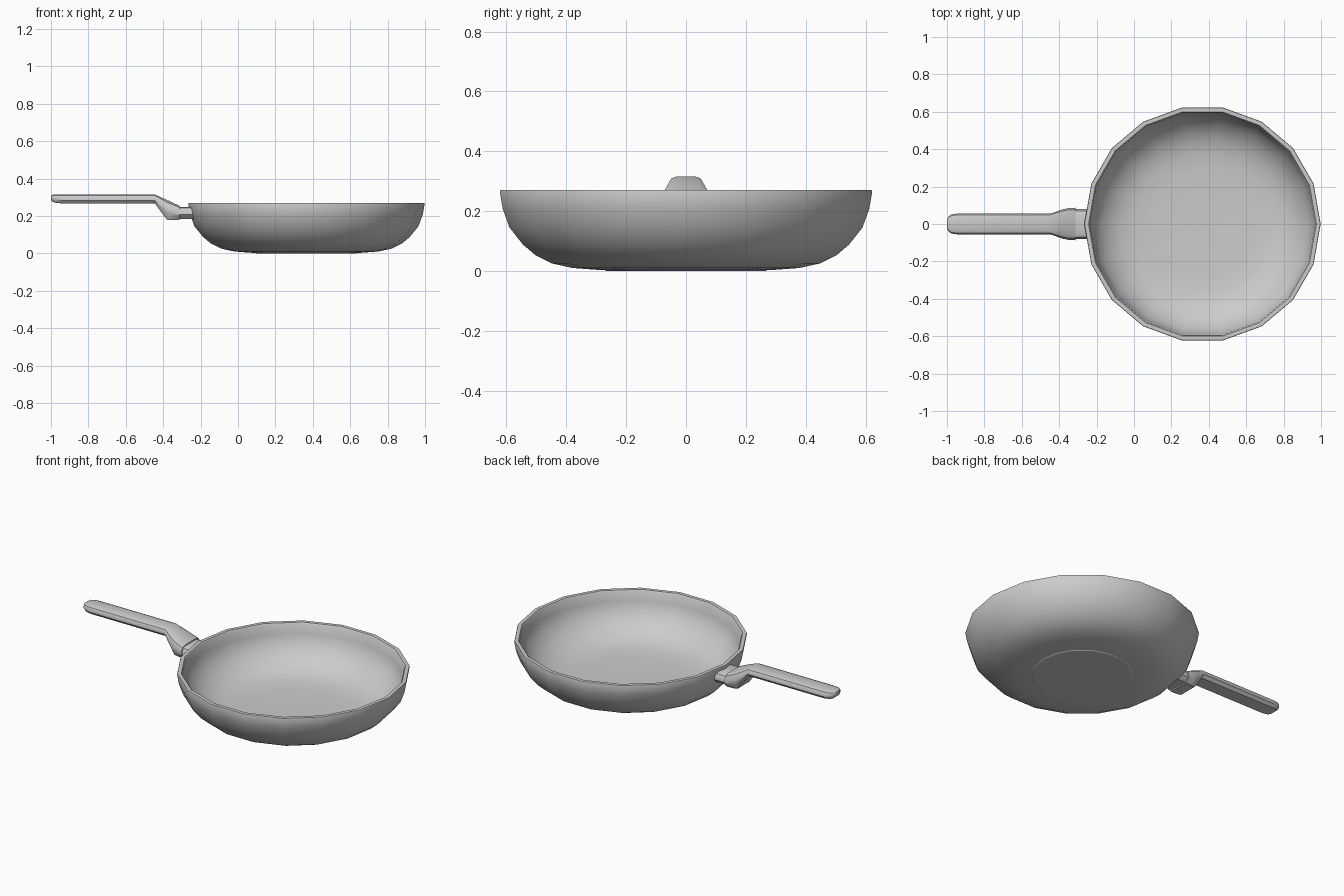
import bpy, bmesh, math

if "Cube" in bpy.data.objects:
    bpy.data.objects.remove(bpy.data.objects["Cube"])

SIDES, CENTRE_X = 18, 0.366


def finish(name, bm, angle):
    bmesh.ops.recalc_face_normals(bm, faces=bm.faces)
    mesh = bpy.data.meshes.new(name)
    bm.to_mesh(mesh)
    bm.free()
    ob = bpy.data.objects.new(name, mesh)
    bpy.context.collection.objects.link(ob)
    bpy.ops.object.select_all(action='DESELECT')
    ob.select_set(True)
    bpy.context.view_layer.objects.active = ob
    bpy.ops.object.shade_smooth_by_angle(angle=math.radians(angle))
    return ob


def loft(name, rings, angle):
    """Skin a list of equal-length point rings and cap both ends."""
    bm = bmesh.new()
    loops = [[bm.verts.new(p) for p in ring] for ring in rings]
    n = len(loops[0])
    for a, b in zip(loops, loops[1:]):
        for i in range(n):
            j = (i + 1) % n
            bm.faces.new((a[i], a[j], b[j], b[i]))
    bm.faces.new(loops[0])
    bm.faces.new(loops[-1])
    return finish(name, bm, angle)


def circle(r, z):
    return [(CENTRE_X + r * math.cos(2 * math.pi * i / SIDES),
             r * math.sin(2 * math.pi * i / SIDES), z) for i in range(SIDES)]


def section(x, low, high, half):
    """Chamfered cross-section of the handle at x."""
    h = high - low
    pts = [(0.6, high), (0.88, high - 0.12 * h), (1, high - 0.38 * h),
           (1, low + 0.35 * h), (0.72, low)]
    right = [(x, half * k, z) for k, z in pts]
    return right + [(x, -y, z) for _, y, z in reversed(right)]


# Pan bowl: outside from base to rim, then down the inside
profile = [(0.29, 0.003), (0.385, 0.01), (0.454, 0.025), (0.51, 0.052),
           (0.553, 0.088), (0.599, 0.145), (0.622, 0.208), (0.632, 0.265),
           (0.630, 0.27), (0.609, 0.27), (0.603, 0.262), (0.597, 0.208),
           (0.575, 0.15), (0.533, 0.102), (0.492, 0.07), (0.44, 0.045),
           (0.375, 0.03), (0.28, 0.023)]
loft("pan_bowl", [circle(r, z) for r, z in profile], 40)

# Thin base disc standing on the ground
loft("pan_base", [circle(0.28, 0.006), circle(0.27, 0.0)], 30)

# Handle: rounded tip, straight grip, flared and dropped collar
stations = [(-1.0, 0.287, 0.308, 0.025), (-0.992, 0.276, 0.314, 0.040),
            (-0.975, 0.270, 0.315, 0.051), (-0.94, 0.267, 0.315, 0.056),
            (-0.445, 0.267, 0.315, 0.056), (-0.38, 0.18, 0.286, 0.079),
            (-0.355, 0.178, 0.274, 0.084), (-0.313, 0.178, 0.255, 0.087)]
loft("handle", [section(*s) for s in stations], 35)

# Neck joining the handle to the bowl
loft("handle_neck", [section(-0.33, 0.185, 0.249, 0.08),
                     section(-0.237, 0.185, 0.249, 0.08)], 35)
